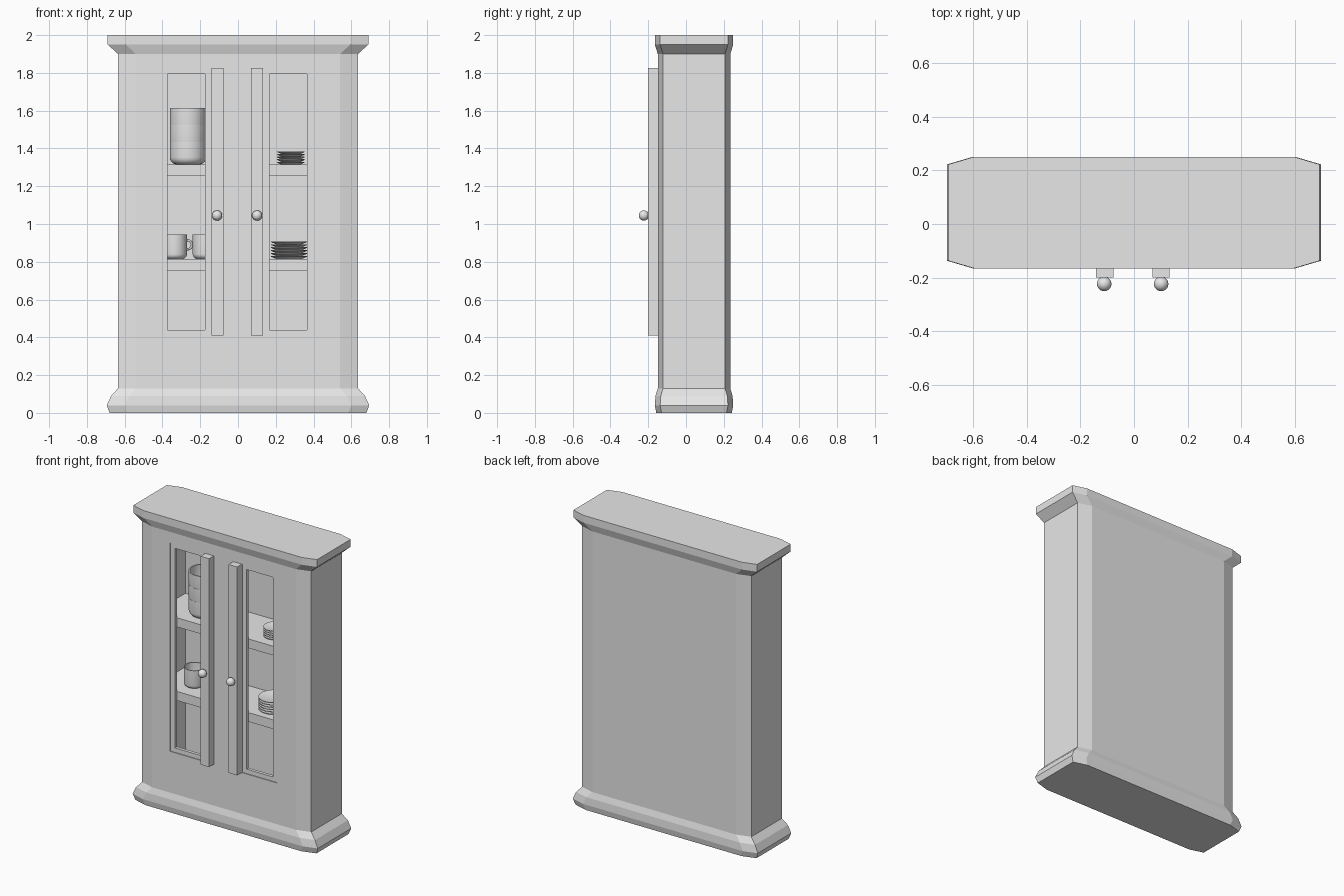
import bpy, bmesh, math
from mathutils import Matrix, Vector

if "Cube" in bpy.data.objects:
    bpy.data.objects.remove(bpy.data.objects["Cube"], do_unlink=True)

grey = bpy.data.materials.new("plain_grey")
grey.use_nodes = True
colour = (0.8, 0.8, 0.8, 1)
grey.diffuse_color = colour
for node in grey.node_tree.nodes:
    if node.type == 'BSDF_PRINCIPLED':
        node.inputs["Base Color"].default_value = colour


def finish(name, bm, smooth=False):
    bmesh.ops.recalc_face_normals(bm, faces=bm.faces)
    mesh = bpy.data.meshes.new(name)
    bm.to_mesh(mesh)
    bm.free()
    mesh.materials.append(grey)
    obj = bpy.data.objects.new(name, mesh)
    bpy.context.collection.objects.link(obj)
    if smooth:
        activate(obj)
        bpy.ops.object.shade_smooth_by_angle(angle=math.radians(35))
    return obj


def activate(obj):
    bpy.ops.object.select_all(action='DESELECT')
    obj.select_set(True)
    bpy.context.view_layer.objects.active = obj


def box(name, x0, x1, y0, y1, z0, z1):
    bm = bmesh.new()
    place = Matrix.Translation(((x0 + x1) / 2, (y0 + y1) / 2, (z0 + z1) / 2))
    size = Matrix.Diagonal((x1 - x0, y1 - y0, z1 - z0, 1))
    bmesh.ops.create_cube(bm, size=1, matrix=place @ size)
    return finish(name, bm)


def lathe(name, profile, x, y, z):
    bm = bmesh.new()
    verts = [bm.verts.new((r, 0, h)) for r, h in profile]
    edges = [bm.edges.new(pair) for pair in zip(verts, verts[1:])]
    bmesh.ops.spin(bm, geom=verts + edges, cent=(0, 0, 0), axis=(0, 0, 1),
                   angle=math.tau, steps=32)
    bmesh.ops.remove_doubles(bm, verts=bm.verts, dist=0.0001)
    bmesh.ops.translate(bm, verts=bm.verts, vec=(x, y, z))
    return finish(name, bm, smooth=True)


def cut(target, cutter):
    mod = target.modifiers.new("cut", 'BOOLEAN')
    mod.operation, mod.solver, mod.object = 'DIFFERENCE', 'EXACT', cutter
    activate(target)
    bpy.ops.object.modifier_apply(modifier=mod.name)
    bpy.data.objects.remove(cutter, do_unlink=True)


def octagon(bm, z, hx, hy, cx, cy, mid=0.0425):
    outline = []
    for sx, sy in ((1, 1), (-1, 1), (-1, -1), (1, -1)):
        corner = [(hx, hy - cy), (hx - cx, hy)]
        if sx * sy < 0:
            corner.reverse()
        outline += [(sx * px, sy * py) for px, py in corner]
    return [bm.verts.new((px, mid + py, z)) for px, py in outline]


# Cabinet carcass: chamfered rings from plinth to cornice
bm = bmesh.new()
plinth = [(0, .68, .2), (.04, .695, .2075), (.09, .672, .204), (.13, .635, .192)]
cornice = [(1.9, .635, .192), (1.95, .69, .2075), (2, .69, .2075)]
rings = [octagon(bm, z, hx, hy, .095, .028) for z, hx, hy in plinth + cornice]
for low, high in zip(rings, rings[1:]):
    for i in range(8):
        j = (i + 1) % 8
        bm.faces.new((low[i], low[j], high[j], high[i]))
bm.faces.new(rings[0])
bm.faces.new(rings[-1])
cabinet = finish("cabinet_body", bm)

# Hollow interior
IN_X, IN_FRONT, IN_BACK = .535, -.122, .2
cut(cabinet, box("interior_cutter", -IN_X, IN_X, IN_FRONT, IN_BACK, .13, 1.9))


def span(side, inner, outer):
    ends = (side * inner - .004, side * outer - .004)
    return min(ends), max(ends)


# Doors: shallow panel recess, window opening, raised stile and knob
for side, label in ((-1, "right"), (1, "left")):
    cut(cabinet, box("panel_cutter", *span(side, .135, .403), -.3, -.144, .41, 1.825))
    cut(cabinet, box("window_cutter", *span(side, .17, .369), -.3, -.05, .44, 1.795))
    box(label + "_door_stile", *span(side, .073, .137), -.2, -.144, .41, 1.825)
    bm = bmesh.new()
    bmesh.ops.create_uvsphere(bm, u_segments=24, v_segments=12, radius=.027,
                              matrix=Matrix.Translation((side * .106 - .005, -.223, 1.045)))
    finish(label + "_door_knob", bm, smooth=True)

# Shelves
UPPER, LOWER = 1.315, .815
for name, top in (("upper_shelf", UPPER), ("lower_shelf", LOWER)):
    box(name, -IN_X, IN_X, IN_FRONT, IN_BACK, top - .062, top)


def cup_profile(r, height, wall=.008):
    bend = r * .4
    arc = [(math.sin(a) * bend, bend - math.cos(a) * bend)
           for a in (math.radians(d) for d in range(0, 91, 18))]
    outer = [(0, 0)] + [(r - bend + px, pz) for px, pz in arc] + [(r, height)]
    inner = [(max(px - wall, 0), max(pz, wall)) for px, pz in reversed(outer[1:-1])]
    return outer + [(r - wall, height)] + inner + [(0, wall)]


# Stacked bowls
for i in range(3):
    lathe(f"bowl_{i + 1}", cup_profile(.096, .122), -.265, .015, UPPER + i * .089)

# Mugs with ring handles
for i, x in enumerate((-.335, -.175)):
    lathe(f"mug_{i + 1}", cup_profile(.065, .13, .006), x, .01, LOWER)
    bpy.ops.mesh.primitive_torus_add(
        location=(x + .067, .01, LOWER + .075), rotation=(math.pi / 2, 0, 0),
        major_radius=.024, minor_radius=.006, major_segments=24, minor_segments=10)
    handle = bpy.context.object
    handle.name = f"mug_handle_{i + 1}"
    handle.data.materials.append(grey)
    bpy.ops.object.shade_smooth()

# Plate stacks
def plates(name, count, r, x, z, step=.0155):
    shape = [(0, 0), (.7, 0), (1, .75), (1, 1), (.93, 1), (.68, .5), (0, .5)]
    for i in range(count):
        lathe(f"{name}_{i + 1}", [(px * r, pz * step) for px, pz in shape],
              x, .0, z + i * step)


plates("small_plate", 5, .073, .28, UPPER, .014)
plates("large_plate", 6, .095, .27, LOWER)
